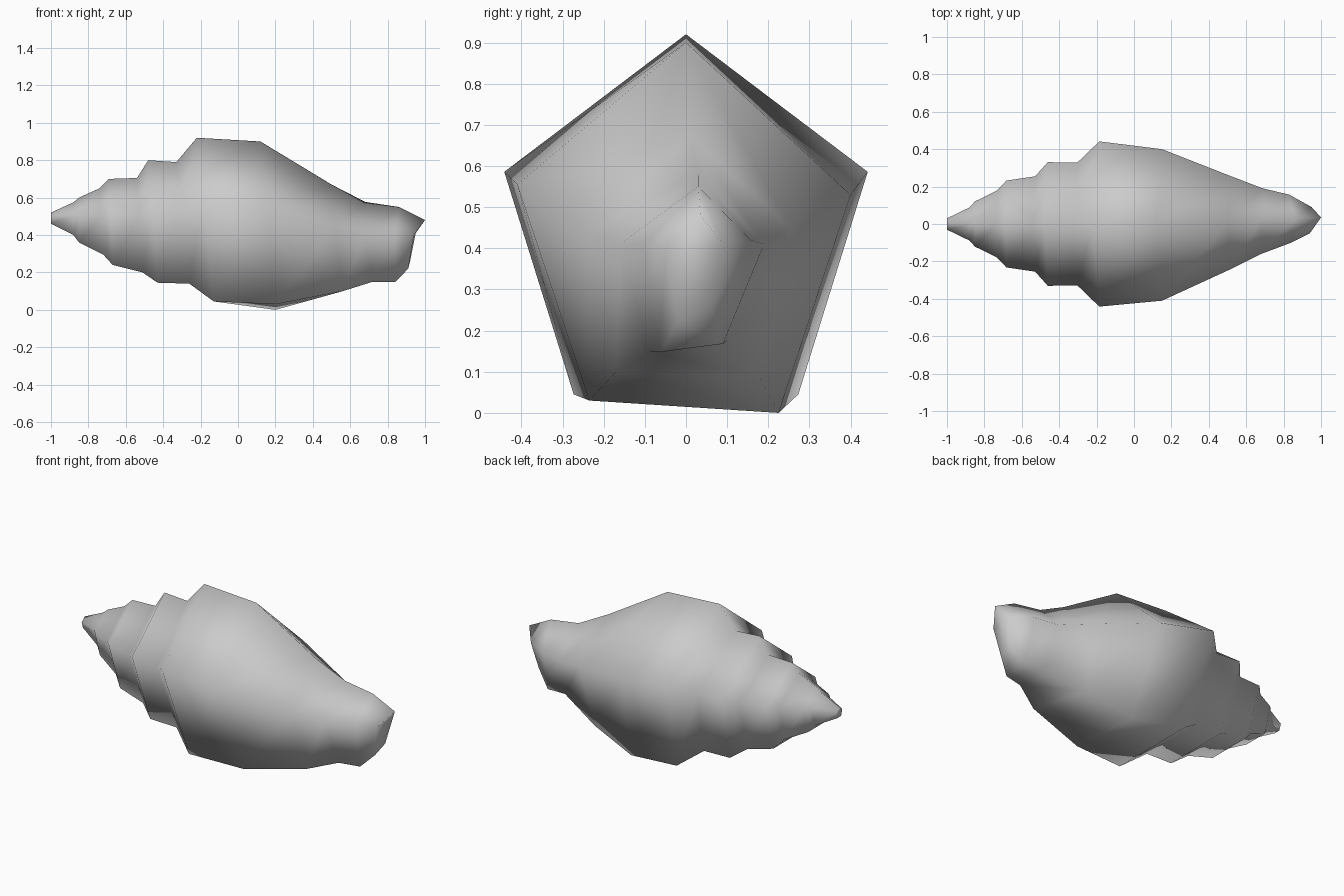
import bpy, bmesh
from math import sin, cos, tau
from mathutils import Vector

cube = bpy.data.objects.get("Cube")
if cube:
    bpy.data.objects.remove(cube, do_unlink=True)

mat = bpy.data.materials.new("shell grey")
mat.use_nodes = True
grey = (0.6, 0.6, 0.6, 1)
mat.diffuse_color = grey
mat.node_tree.nodes["Principled BSDF"].inputs["Base Color"].default_value = grey


def whorl_ring(x_top, z_top, x_low, z_low):
    """Slightly slanted five-sided ring from its top corner and its lower edge."""
    r = (z_top - z_low) / (1 - cos(tau * 0.4))
    c = z_top - r
    points = []
    for i in range(5):
        a = tau * i / 5
        z = c + r * cos(a)
        t = (z_top - z) / (z_top - z_low)
        points.append(Vector((x_top + (x_low - x_top) * t, r * 0.96 * sin(a), z)))
    return points


# Stepped spire and body whorl
rings = [whorl_ring(*p) for p in (
    (-1.0, 0.52, -1.0, 0.46),
    (-0.88, 0.575, -0.88, 0.40),
    (-0.85, 0.60, -0.85, 0.36),
    (-0.74, 0.65, -0.72, 0.295),
    (-0.69, 0.70, -0.67, 0.24),
    (-0.54, 0.705, -0.51, 0.20),
    (-0.48, 0.80, -0.43, 0.145),
    (-0.33, 0.79, -0.26, 0.14),
    (-0.22, 0.92, -0.13, 0.045),
)]

# Lopsided canal: top, left side, low left, low right, right side
rings += [[Vector(p) for p in ring] for ring in (
    ((0.12, 0, 0.90), (0.15, 0.40, 0.53), (0.20, 0.225, 0.0),
     (0.20, -0.235, 0.03), (0.15, -0.41, 0.555)),
    ((0.50, 0.01, 0.67), (0.52, 0.255, 0.45), (0.47, 0.18, 0.085),
     (0.56, -0.17, 0.10), (0.52, -0.24, 0.44)),
    ((0.68, 0.03, 0.577), (0.69, 0.19, 0.41), (0.72, 0.10, 0.175),
     (0.72, -0.09, 0.15), (0.68, -0.16, 0.41)),
    ((0.86, 0.03, 0.55), (0.83, 0.157, 0.42), (0.84, 0.09, 0.168),
     (0.84, -0.06, 0.148), (0.84, -0.10, 0.41)),
    ((1.0, 0.035, 0.48), (0.95, 0.09, 0.41), (0.92, 0.06, 0.26),
     (0.91, -0.02, 0.22), (0.94, -0.05, 0.40)),
)]

# Skin the rings and close both ends
bm = bmesh.new()
loops = [[bm.verts.new(p) for p in ring] for ring in rings]
for a, b in zip(loops, loops[1:]):
    for i in range(5):
        j = (i + 1) % 5
        bm.faces.new((a[i], a[j], b[j], b[i]))
bm.faces.new(loops[0])
bm.faces.new(loops[-1])
bmesh.ops.recalc_face_normals(bm, faces=bm.faces)
for f in bm.faces:
    f.smooth = True

mesh = bpy.data.meshes.new("spiral_shell")
bm.to_mesh(mesh)
bm.free()
mesh.materials.append(mat)
bpy.context.collection.objects.link(bpy.data.objects.new("spiral_shell", mesh))
